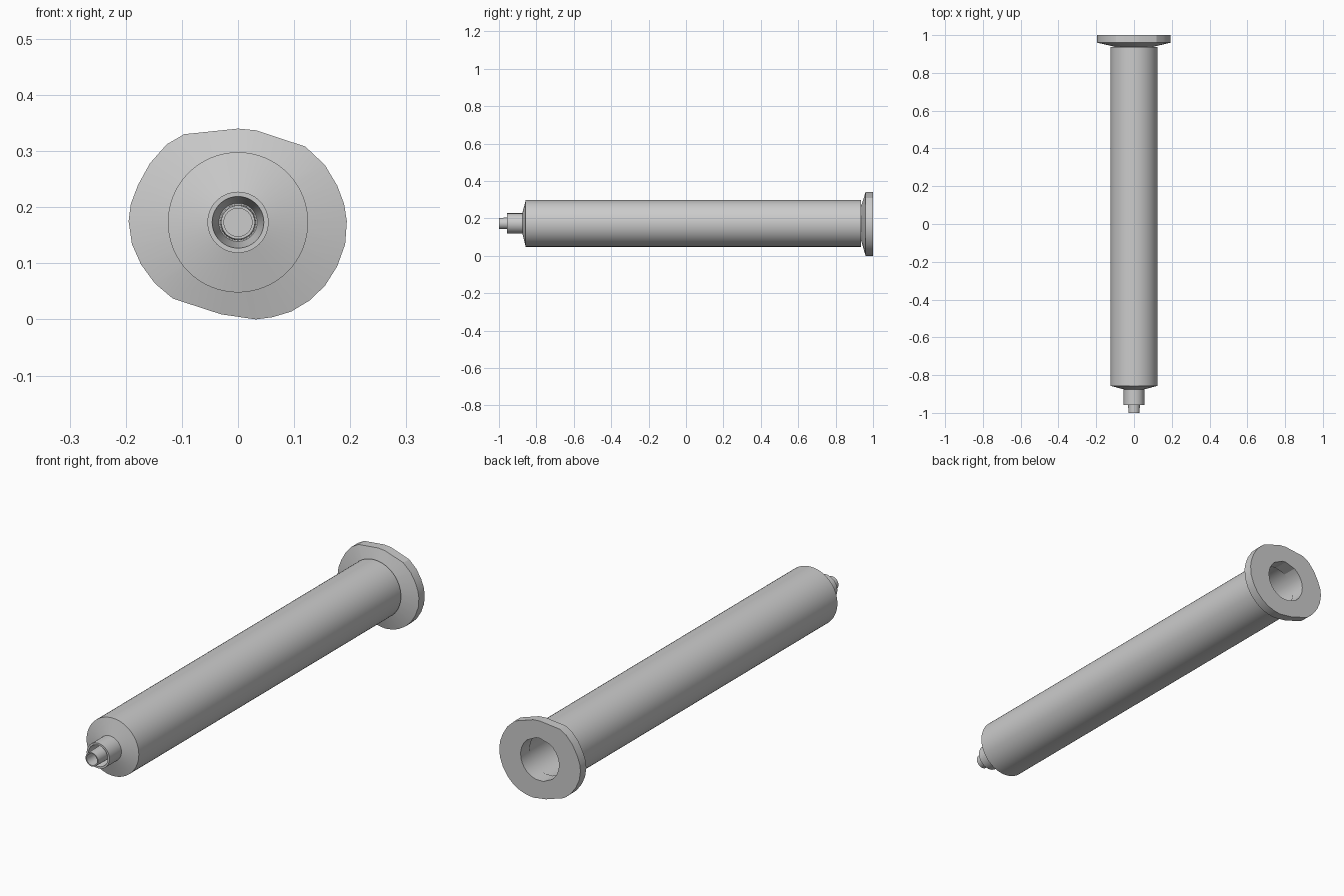
import bpy, bmesh, math

if "Cube" in bpy.data.objects:
    bpy.data.objects.remove(bpy.data.objects["Cube"])

CZ = 0.173  # height of the long axis


def finish(name, bm):
    bmesh.ops.recalc_face_normals(bm, faces=bm.faces)
    me = bpy.data.meshes.new(name)
    bm.to_mesh(me)
    bm.free()
    ob = bpy.data.objects.new(name, me)
    bpy.context.collection.objects.link(ob)
    bpy.ops.object.select_all(action='DESELECT')
    ob.select_set(True)
    bpy.context.view_layer.objects.active = ob
    bpy.ops.object.shade_smooth_by_angle(angle=math.radians(20))
    return ob


def loft(bm, loops, closed=False):
    """Skin equal-length rings of points with quads."""
    rings = [[bm.verts.new(p) for p in lp] for lp in loops]
    n = len(rings[0])
    pairs = list(zip(rings, rings[1:])) + ([(rings[-1], rings[0])] if closed else [])
    for a, b in pairs:
        for i in range(n):
            j = (i + 1) % n
            bm.faces.new((a[i], a[j], b[j], b[i]))
    return rings


def turned(name, profile, n):
    """Lathe a (radius, y) profile about the long axis, capping both ends."""
    bm = bmesh.new()
    ang = [2 * math.pi * i / n for i in range(n)]
    rings = loft(bm, [[(r * math.cos(a), y, CZ + r * math.sin(a)) for a in ang]
                      for r, y in profile])
    bm.faces.new(rings[0])
    bm.faces.new(rings[-1])
    return finish(name, bm)


# Hollow barrel with the locking collar and its tapered recess around the nozzle
turned("barrel", [
    (0.025, -0.90), (0.025, -1.0), (0.03, -1.0), (0.032, -0.885),
    (0.034, -0.885), (0.046, -0.957), (0.0545, -0.957), (0.0545, -0.875),
    (0.125, -0.857), (0.125, 0.936), (0.095, 0.936), (0.095, -0.82),
    (0.03, -0.84)], 64)

# Finger flange: irregular rounded outline (x, z), bevelled front, round hole
outline = [
    (-.096, .33), (0, .34), (.032, .337), (.12, .308), (.155, .275), (.177, .238),
    (.189, .206), (.194, .175), (.191, .134), (.177, .095), (.155, .06), (.128, .034),
    (.095, .014), (.062, .004), (.032, 0), (-.03, .009), (-.116, .037), (-.148, .064),
    (-.173, .098), (-.189, .134), (-.195, .175), (-.191, .206), (-.178, .24),
    (-.157, .278), (-.127, .312)]
hole = []
for x, z in outline:
    a = math.atan2(z - CZ, x)
    hole.append((0.092 * math.cos(a), CZ + 0.092 * math.sin(a)))
bm = bmesh.new()
loft(bm, [[(x, y, z) for x, z in pts] for pts, y in
          ((hole, 0.936), (outline, 0.96), (outline, 1.0), (hole, 1.0))], closed=True)
finish("finger_flange", bm)
